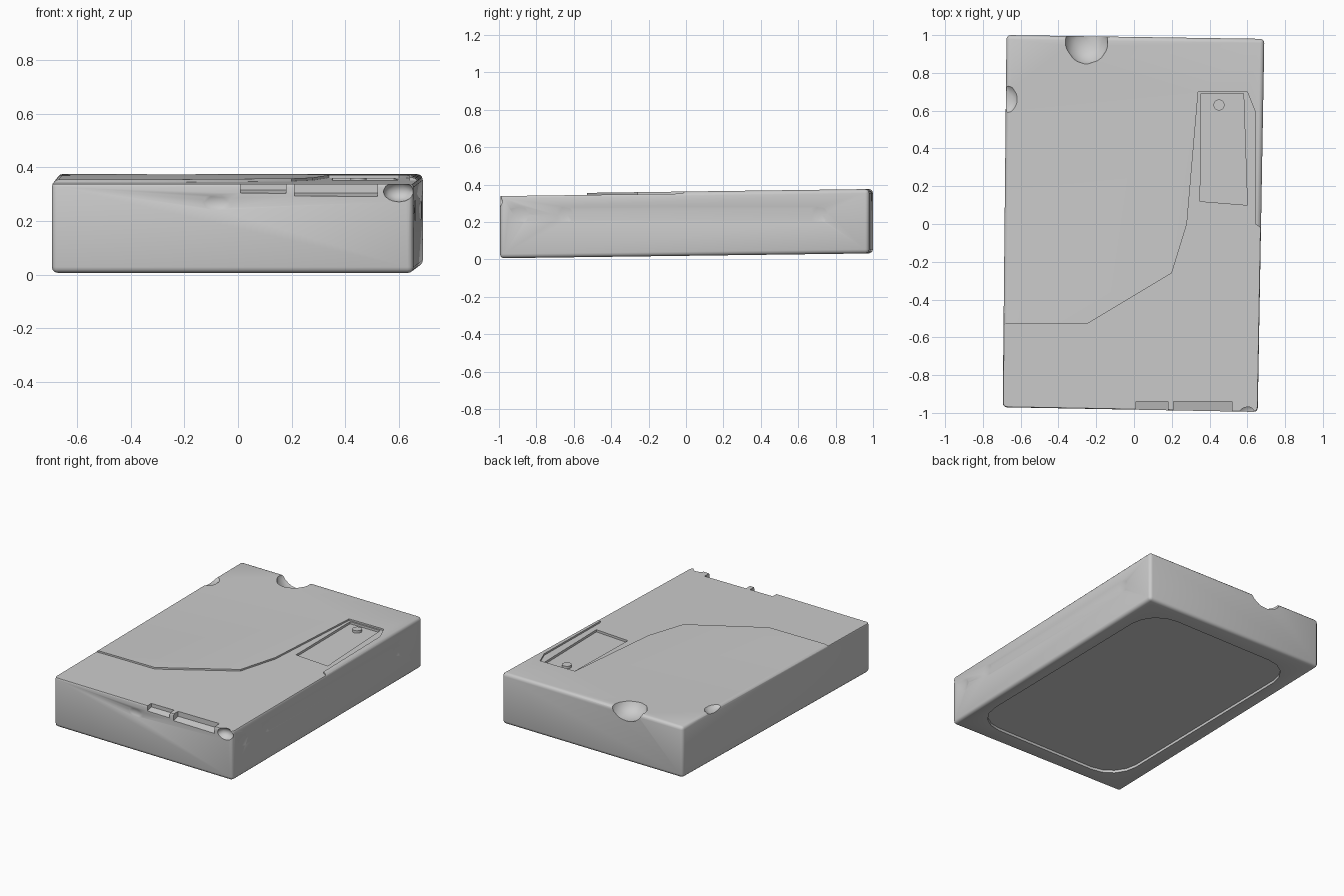
import bpy, bmesh, math
from mathutils import Vector

if "Cube" in bpy.data.objects:
    bpy.data.objects.remove(bpy.data.objects["Cube"])


def top_z(y):
    # the lid rises gently towards the back
    return 0.349 + 0.0135 * (y + 1)


def bottom_z(y):
    return 0.006 + 0.013 * (y + 1)


def prism(name, outline, low, high):
    # closed prism whose end heights are functions of y
    bm = bmesh.new()
    lower = [bm.verts.new((x, y, low(y))) for x, y in outline]
    upper = [bm.verts.new((x, y, high(y))) for x, y in outline]
    n = len(outline)
    bm.faces.new(lower[::-1])
    bm.faces.new(upper)
    for i in range(n):
        j = (i + 1) % n
        bm.faces.new((lower[i], lower[j], upper[j], upper[i]))
    bmesh.ops.recalc_face_normals(bm, faces=bm.faces[:])
    mesh = bpy.data.meshes.new(name)
    bm.to_mesh(mesh)
    bm.free()
    obj = bpy.data.objects.new(name, mesh)
    bpy.context.collection.objects.link(obj)
    return obj


def apply_modifiers(obj):
    bpy.ops.object.select_all(action='DESELECT')
    obj.select_set(True)
    bpy.context.view_layer.objects.active = obj
    for m in list(obj.modifiers):
        bpy.ops.object.modifier_apply(modifier=m.name)


def cut(body, cutter):
    cutter.hide_render = True
    m = body.modifiers.new("cut", 'BOOLEAN')
    m.operation = 'DIFFERENCE'
    m.solver = 'EXACT'
    m.object = cutter
    apply_modifiers(body)
    bpy.data.objects.remove(cutter, do_unlink=True)


def dent(body, loc, size, rot=(0, 0, 0)):
    bpy.ops.mesh.primitive_ico_sphere_add(subdivisions=2, radius=1, location=loc, rotation=rot)
    o = bpy.context.object
    o.name = "dent_cutter"
    o.scale = size
    bpy.context.view_layer.update()
    cut(body, o)


# drive body: slightly skewed slab with worn edges
body = prism("drive_body",
             [(-0.695, -0.97), (0.655, -0.995), (0.69, 0.98), (-0.675, 1.0)],
             bottom_z, top_z)
bev = body.modifiers.new("edges", 'BEVEL')
bev.width = 0.022
bev.segments = 3
apply_modifiers(body)

# lower step of the lid along the front and right
step = [(-0.8, -0.53), (-0.25, -0.53), (0.2, -0.26), (0.28, 0.0), (0.34, 0.7),
        (0.6, 0.7), (0.64, 0.6), (0.64, 0.0), (0.8, -0.1), (0.8, -1.1), (-0.8, -1.1)]
cut(body, prism("step_cutter", step, lambda y: top_z(y) - 0.011, lambda y: 0.6))

# deeper pocket on the right
pocket = [(0.35, 0.12), (0.6, 0.1), (0.58, 0.69), (0.355, 0.69)]
cut(body, prism("pocket_cutter", pocket, lambda y: top_z(y) - 0.026, lambda y: 0.6))

# connector notch on the front edge, split by a small web
for x0, x1, z in ((0.01, 0.18, 0.30), (0.21, 0.52, 0.29)):
    cut(body, prism("connector_cutter", [(x0, -1.1), (x1, -1.1), (x1, -0.94), (x0, -0.94)],
                    lambda y, z=z: z + 0.25 * (y + 1), lambda y: 0.6))

# shallow rounded recess underneath
def rounded(hx, hy, r):
    return [(sx * (hx - r) + r * math.cos(math.radians(a + k)),
             sy * (hy - r) + r * math.sin(math.radians(a + k)))
            for sx, sy, a in ((1, 1, 0), (-1, 1, 90), (-1, -1, 180), (1, -1, 270))
            for k in (0, 22.5, 45, 67.5, 90)]

cut(body, prism("recess_cutter", rounded(0.58, 0.87, 0.2),
                lambda y: -0.2, lambda y: bottom_z(y) + 0.018))

# dents: back edge notch, sides, front face
dent(body, (-0.25, 0.97, 0.39), (0.12, 0.13, 0.09))
dent(body, (-0.08, -0.995, 0.27), (0.08, 0.022, 0.04))
dent(body, (0.60, -1.0, 0.31), (0.06, 0.05, 0.04))
dent(body, (-0.685, 0.66, 0.375), (0.07, 0.08, 0.025))
for y, x in ((-0.66, 0.671), (0.7, 0.695), (-0.9, 0.666)):
    dent(body, (x, y, 0.24), (0.014, 0.08, 0.07))

# small screw boss in the pocket
bpy.ops.mesh.primitive_cylinder_add(vertices=12, radius=0.03, depth=0.02,
                                    location=(0.45, 0.63, top_z(0.63) - 0.02))
boss = bpy.context.object
boss.name = "screw_boss"

for o in (body, boss):
    bpy.ops.object.select_all(action='DESELECT')
    o.select_set(True)
    bpy.context.view_layer.objects.active = o
    bpy.ops.object.shade_smooth_by_angle(angle=math.radians(35))
